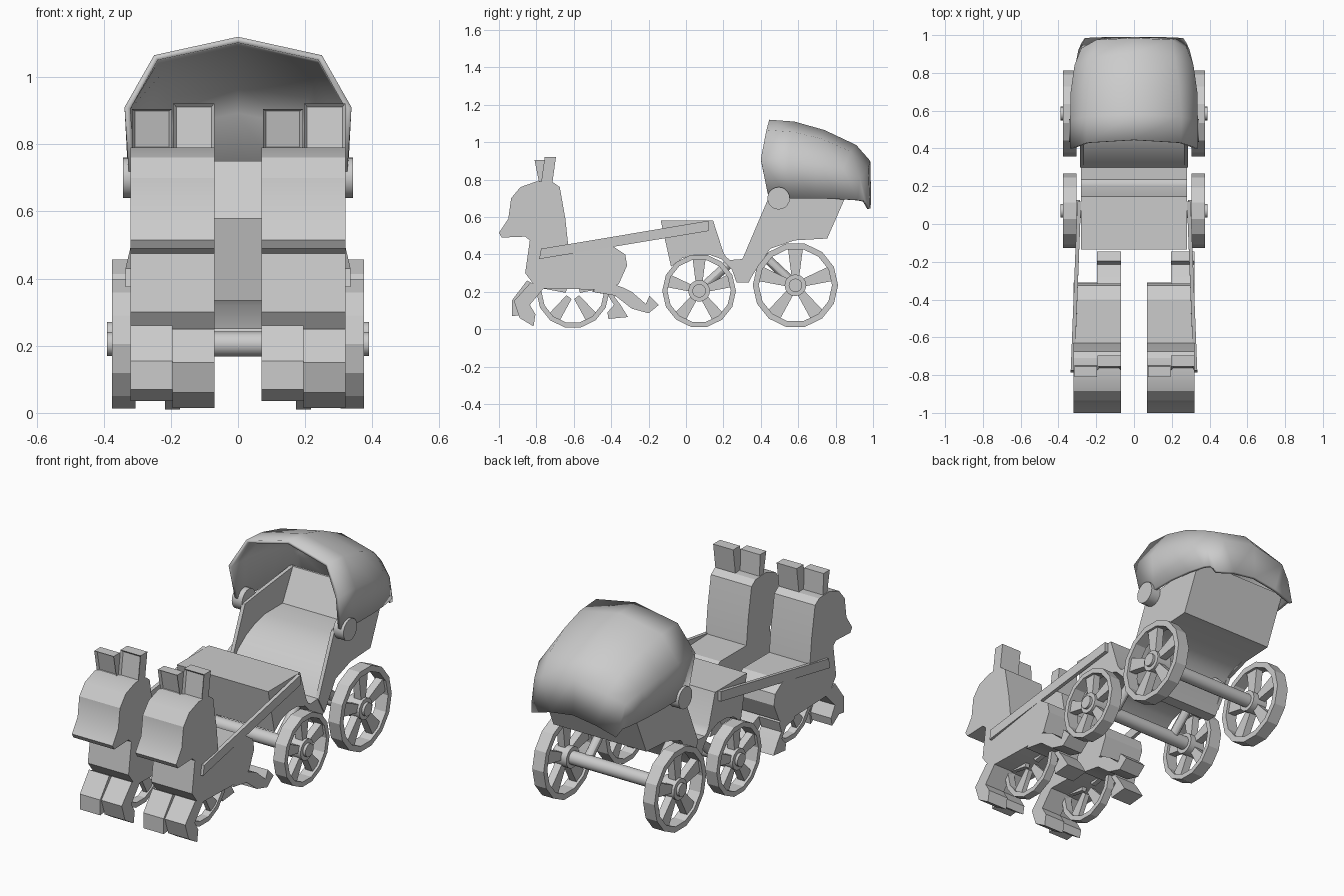
import bpy, bmesh, math
from mathutils import Vector

if "Cube" in bpy.data.objects:
    bpy.data.objects.remove(bpy.data.objects["Cube"])


def finish(name, bm, angle=30):
    bmesh.ops.recalc_face_normals(bm, faces=bm.faces)
    me = bpy.data.meshes.new(name)
    bm.to_mesh(me)
    bm.free()
    ob = bpy.data.objects.new(name, me)
    bpy.context.collection.objects.link(ob)
    bpy.ops.object.select_all(action='DESELECT')
    ob.select_set(True)
    bpy.context.view_layer.objects.active = ob
    bpy.ops.object.shade_smooth_by_angle(angle=math.radians(angle))
    return ob


def add_prism(bm, pts, x0, x1):
    """Side profile (y, z) extruded across x."""
    f = bm.faces.new([bm.verts.new((x0, y, z)) for y, z in pts])
    r = bmesh.ops.extrude_face_region(bm, geom=[f])
    vs = [v for v in r['geom'] if isinstance(v, bmesh.types.BMVert)]
    bmesh.ops.translate(bm, verts=vs, vec=(x1 - x0, 0, 0))


def prism(name, pts, x0, x1, angle=30):
    bm = bmesh.new()
    add_prism(bm, pts, x0, x1)
    return finish(name, bm, angle)


def rod(name, a, b, r, n=16):
    a, b = Vector(a), Vector(b)
    bm = bmesh.new()
    bmesh.ops.create_cone(bm, cap_ends=True, segments=n, radius1=r, radius2=r, depth=(b - a).length)
    ob = finish(name, bm)
    ob.location = (a + b) / 2
    ob.rotation_euler = (b - a).to_track_quat('Z', 'Y').to_euler()
    return ob


def wheel(name, x0, x1, cy, cz, R, n=14, spokes=5):
    bm = bmesh.new()
    pol = lambda r, a: (cy + r * math.cos(a), cz + r * math.sin(a))
    # rim ring
    rings = []
    for i in range(n):
        a = 2 * math.pi * (i + 0.5) / n + math.pi / 2
        rings.append([bm.verts.new((x, *pol(r, a)))
                      for x, r in ((x0, R), (x1, R), (x1, R * .86), (x0, R * .86))])
    for i in range(n):
        p, q = rings[i], rings[(i + 1) % n]
        for k in range(4):
            bm.faces.new((p[k], p[(k + 1) % 4], q[(k + 1) % 4], q[k]))
    # spokes widening towards the rim
    m = (x1 - x0) * .2
    for i in range(spokes):
        a = math.pi / 2 + 2 * math.pi * i / spokes
        add_prism(bm, [pol(R * .2, a - .45), pol(R * .88, a - .2),
                       pol(R * .88, a + .2), pol(R * .2, a + .45)], x0 + m, x1 - m)
    return finish(name, bm, 20)


# horses
BODY = [(-1, .515), (-.985, .49), (-.86, .495), (-.835, .475), (-.86, .30), (-.80, .22), (-.43, .21),
        (-.36, .24), (-.315, .34), (-.325, .40), (-.40, .45), (-.63, .45), (-.645, .59), (-.675, .76),
        (-.71, .785), (-.80, .79), (-.885, .76), (-.935, .70), (-.95, .59)]
FRONT_A = [(-.85, .26), (-.93, .155), (-.93, .07), (-.885, .075), (-.825, .035), (-.815, .08), (-.85, .14), (-.77, .22)]
FRONT_B = [(-.83, .25), (-.92, .15), (-.89, .06), (-.815, .015), (-.805, .08), (-.835, .13), (-.76, .22)]
BACK_A = [(-.48, .26), (-.36, .23), (-.38, .17), (-.35, .13), (-.31, .065), (-.415, .055), (-.42, .09),
          (-.385, .13), (-.42, .185), (-.5, .2)]
BACK_B = [(-.44, .26), (-.33, .22), (-.29, .2), (-.215, .135), (-.195, .18), (-.145, .13), (-.20, .085),
          (-.29, .11), (-.38, .18), (-.5, .2)]
EAR_A = [(-.785, .78), (-.81, .905), (-.755, .905), (-.75, .78)]
EAR_B = [(-.775, .78), (-.755, .922), (-.695, .922), (-.715, .78)]


def ear(name, pts, x0, x1):
    bm = bmesh.new()
    add_prism(bm, pts, x0, x1)
    bmesh.ops.recalc_face_normals(bm, faces=bm.faces)
    front = [min(bm.faces, key=lambda f: f.calc_center_median().y)]
    bmesh.ops.inset_individual(bm, faces=front, thickness=.013, depth=-.012)
    return finish(name, bm, 10)


for side, x in (("left", -.32), ("right", .07)):
    m, e = x + .125, x + .25
    prism(f"{side}_horse_body", BODY, x, e)
    for part, pts, a, b in (("front_leg_a", FRONT_A, x, m), ("front_leg_b", FRONT_B, m, e),
                            ("back_leg_a", BACK_A, x, m), ("back_leg_b", BACK_B, m, e)):
        prism(f"{side}_horse_{part}", pts, a, b)
    ear(f"{side}_horse_ear_a", EAR_A, x + .004, m - .002)
    ear(f"{side}_horse_ear_b", EAR_B, m + .002, e)
    wheel(f"{side}_horse_wheel", m - .022, m + .022, -.605, .2, .195)

# carriage body: front box, footwell, seat and backrest in one profile
TUB = [(-.135, .58), (.145, .58), (.2, .41), (.215, .385), (.235, .37), (.30, .375), (.325, .41), (.38, .475),
       (.45, .525), (.53, .56), (.62, .58), (.77, .58), (.86, .75), (.872, .75), (.755, .485), (.58, .475),
       (.51, .46), (.45, .43), (.40, .37), (.335, .25), (.27, .25), (.245, .32), (.19, .375), (.12, .40),
       (.05, .40), (-.02, .38), (-.08, .335)]
prism("carriage_body", TUB, -.28, .28)
SIDE = [(.30, .37), (.325, .43), (.44, .70), (.51, .71), (.872, .75), (.755, .485), (.58, .475), (.45, .43), (.35, .28)]

for side, s in (("left", -1), ("right", 1)):
    prism(f"{side}_side_panel", SIDE, s * .265, s * .285)
    # shaft beside the horses
    bm = bmesh.new()
    sec = [(-.785, .375, .315), (-.775, .43, .315), (.12, .58, .28), (.12, .525, .28)]
    inner = [bm.verts.new((s * x, y, z)) for y, z, x in sec]
    outer = [bm.verts.new((s * (x + .02), y, z)) for y, z, x in sec]
    bm.faces.new(inner)
    bm.faces.new(outer)
    for i in range(4):
        j = (i + 1) % 4
        bm.faces.new((inner[i], inner[j], outer[j], outer[i]))
    finish(f"{side}_shaft", bm)
    # carriage wheels, hubs, struts and hood pivots
    for pos, y, z, R in (("front", .07, .205, .197), ("rear", .585, .235, .228)):
        wheel(f"{side}_{pos}_wheel", s * .305 if s > 0 else -.375, s * .375 if s > 0 else -.305, y, z, R)
        rod(f"{side}_{pos}_hub", (s * .285, y, z), (s * .375, y, z), .058)
        rod(f"{side}_{pos}_hub_cap", (s * .37, y, z), (s * .39, y, z), .036)
    rod(f"{side}_front_strut", (s * .2, .07, .205), (s * .2, .23, .35), .025, 12)
    rod(f"{side}_rear_strut", (s * .2, .585, .235), (s * .2, .42, .39), .025, 12)
    rod(f"{side}_hood_pivot", (s * .28, .495, .70), (s * .343, .495, .70), .06, 20)
rod("front_axle", (-.37, .07, .205), (.37, .07, .205), .037)
rod("rear_axle", (-.37, .585, .235), (.37, .585, .235), .037)

# folding hood: arches from front to back, half of each mirrored
ARCHES = [
    [(0, .445, 1.12), (.25, .43, 1.065), (.338, .40, .91), (.325, .44, .71)],
    [(0, .58, 1.11), (.25, .57, 1.055), (.338, .55, .91), (.327, .55, .70)],
    [(0, .74, 1.065), (.24, .72, 1.02), (.335, .70, .89), (.327, .69, .70)],
    [(0, .91, .985), (.22, .88, .95), (.315, .84, .86), (.315, .82, .695)],
    [(0, .985, .90), (.20, .975, .86), (.28, .93, .81), (.295, .92, .69)],
    [(0, .99, .70), (.14, .99, .68), (.26, .985, .645), (.28, .955, .685)]]
bm = bmesh.new()
rows = [[bm.verts.new((-x, y, z)) for x, y, z in reversed(a[1:])] + [bm.verts.new(p) for p in a] for a in ARCHES]
for p, q in zip(rows, rows[1:]):
    for i in range(6):
        bm.faces.new((p[i], p[i + 1], q[i + 1], q[i]))
hood = finish("hood", bm, 50)
sol = hood.modifiers.new("thickness", 'SOLIDIFY')
sol.thickness = .018
# the open shell needs its thickness on the inside
up = max(hood.data.polygons, key=lambda f: f.center.z)
sol.offset = -1 if up.normal.z > 0 else 1
